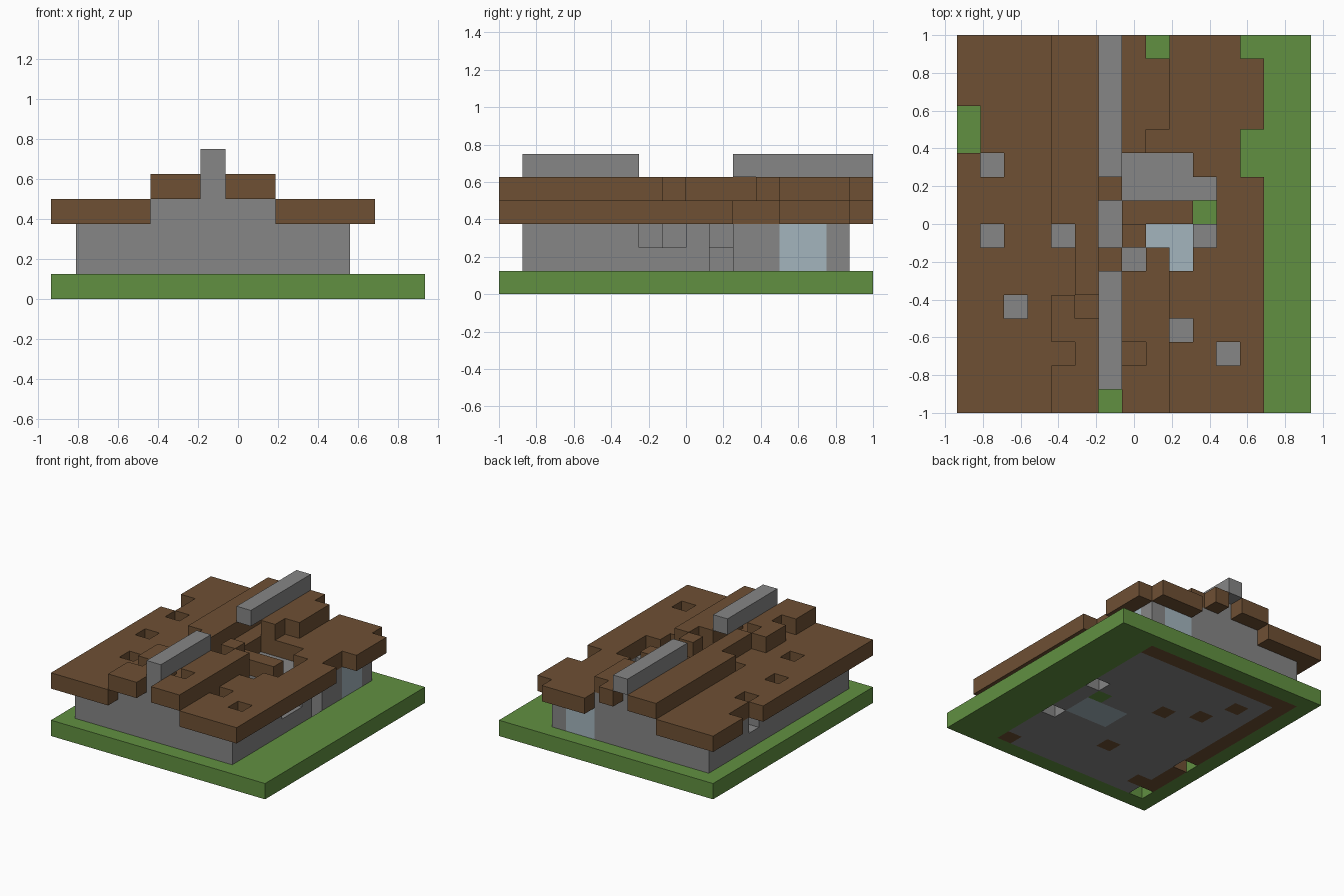
import bpy
import bmesh
from mathutils import Vector

if "Cube" in bpy.data.objects:
    bpy.data.objects.remove(bpy.data.objects["Cube"], do_unlink=True)

S = 0.125          # block edge
NX, NY = 15, 16    # plot size in blocks


def material(name, rgb):
    m = bpy.data.materials.new(name)
    m.use_nodes = True
    col = (*rgb, 1)
    m.diffuse_color = col
    bsdf = m.node_tree.nodes["Principled BSDF"]
    bsdf.inputs["Base Color"].default_value = col
    bsdf.inputs["Roughness"].default_value = 0.9
    return m


GREEN = material("grass green", (0.12, 0.28, 0.053))
BROWN = material("timber brown", (0.156, 0.08, 0.034))
GRAY = material("stone gray", (0.238, 0.238, 0.238))
BLUE = material("glass blue", (0.37, 0.46, 0.51))


def box(xs, ys, zs):
    """Blocks in inclusive index ranges."""
    return {(x, y, z) for x in range(xs[0], xs[1] + 1)
            for y in range(ys[0], ys[1] + 1)
            for z in range(zs[0], zs[1] + 1)}


def column(x, ys, z):
    return {(x, y, z) for y in ys}


# Ground floor: stone slab with timber edging, a few odd blocks and gaps
footprint = box((1, 11), (1, 14), (0, 0))
floor_gaps = {(11, 9, 0), (11, 5, 0), (1, 5, 0), (1, 1, 0)}
pool = box((8, 10), (6, 7), (0, 0))
floor_wood = box((1, 11), (14, 14), (0, 0)) | box((1, 1), (1, 14), (0, 0))
floor_wood |= {(6, 9, 0), (4, 10, 0), (3, 12, 0), (6, 4, 0), (11, 1, 0), (2, 2, 0)}
floor_wood -= floor_gaps
grass_patch = {(10, 8, 0)}
floor = footprint - floor_gaps - pool - floor_wood - grass_patch
lawn = (box((0, NX - 1), (0, NY - 1), (0, 0)) - footprint) | grass_patch

# Walls with stepped gables, windows and doorway
walls = box((1, 11), (1, 14), (1, 2)) - box((2, 10), (2, 13), (1, 2))
side_window = box((11, 11), (12, 13), (1, 2))
back_window = box((9, 10), (14, 14), (1, 2))
openings = box((11, 11), (9, 9), (1, 2)) | box((11, 11), (6, 7), (2, 2)) | {(1, 10, 2)}
walls -= side_window | back_window | openings
for y in (1, 14):
    walls |= box((4, 8), (y, y), (3, 3)) | {(6, y, 4)}

# Inner stone ledge seen through the broken roof
ledge = box((7, 9), (9, 10), (2, 2)) | {(10, 9, 2), (10, 7, 2)}

# Eaves
eaves = box((0, 3), (0, 15), (3, 3)) | box((9, 12), (0, 15), (3, 3))
eaves -= column(0, (11, 12), 3) | column(1, (7, 10), 3) | {(2, 4, 3), (11, 2, 3)}
eaves -= column(9, (3, 6, 7, 9, 10), 3) | column(10, (7, 8, 9), 3)
eaves -= column(12, (10, 11, 15), 3)

# Loft boards below the upper roof
loft = box((4, 8), (2, 13), (3, 3))
loft -= {(4, 7, 3), (7, 6, 3), (8, 7, 3), (6, 7, 3), (6, 8, 3)}
loft -= box((7, 8), (9, 10), (3, 3))

# Upper roof
upper = box((4, 5), (0, 15), (4, 4)) | box((7, 8), (0, 15), (4, 4))
upper -= column(4, (2, 5, 6, 7), 4) | column(5, (4,), 4)
upper -= column(7, (2, 6, 8, 9, 10), 4) | column(8, (7, 8, 9, 10, 11, 15), 4)

# Ridge in two pieces
ridge_front = box((6, 6), (1, 5), (5, 5))
ridge_back = box((6, 6), (10, 15), (5, 5))

PARTS = [
    ("lawn", lawn, GREEN), ("stone_floor", floor, GRAY),
    ("timber_floor", floor_wood, BROWN), ("floor_pool", pool, BLUE),
    ("walls", walls, GRAY), ("side_window", side_window, BLUE),
    ("back_window", back_window, BLUE), ("inner_ledge", ledge, GRAY),
    ("eaves", eaves, BROWN), ("loft_boards", loft, BROWN),
    ("upper_roof", upper, BROWN), ("ridge_front", ridge_front, GRAY),
    ("ridge_back", ridge_back, GRAY),
]
solid = set().union(*(cells for _, cells, _ in PARTS))


def build(name, cells, mat):
    """Mesh the exposed block faces and merge the flat areas."""
    bm = bmesh.new()
    for c in sorted(cells):
        centre = Vector((c[0] + 0.5 - NX / 2, c[1] + 0.5 - NY / 2, c[2] + 0.5))
        for axis in range(3):
            for sign in (-1, 1):
                near = list(c)
                near[axis] += sign
                if tuple(near) in solid:
                    continue
                n, u, v = Vector(), Vector(), Vector()
                n[axis] = sign / 2
                u[(axis + 1) % 3] = 0.5
                v[(axis + 2) % 3] = sign / 2
                ring = (-u - v, u - v, u + v, v - u)
                bm.faces.new([bm.verts.new((centre + n + r) * S) for r in ring])
    bmesh.ops.remove_doubles(bm, verts=bm.verts[:], dist=0.001)
    bmesh.ops.dissolve_limit(bm, angle_limit=0.01, verts=bm.verts[:], edges=bm.edges[:])
    mesh = bpy.data.meshes.new(name)
    bm.to_mesh(mesh)
    bm.free()
    mesh.materials.append(mat)
    bpy.context.collection.objects.link(bpy.data.objects.new(name, mesh))


for part in PARTS:
    build(*part)
